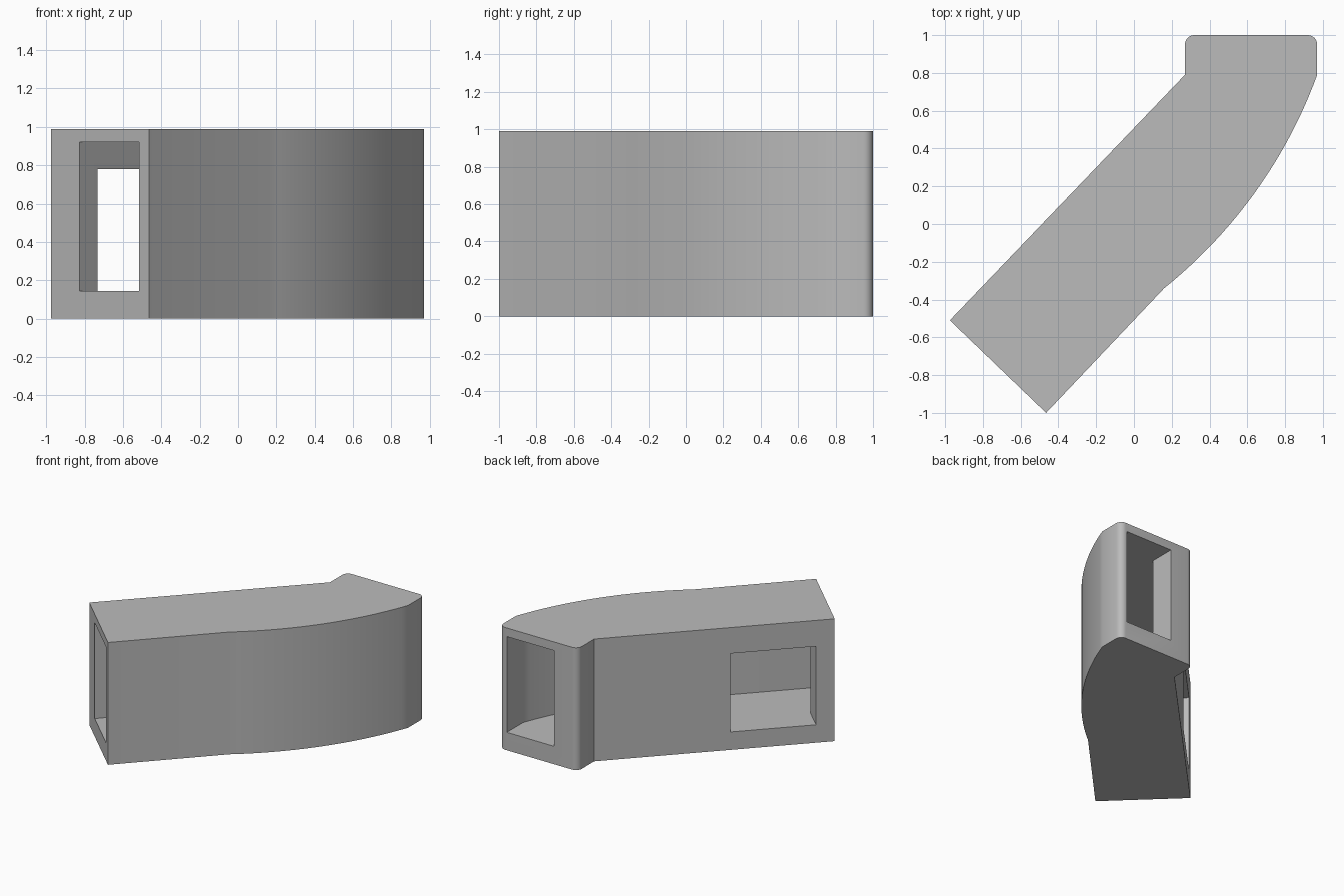
import bpy
import math
from mathutils import Vector

if "Cube" in bpy.data.objects:
    bpy.data.objects.remove(bpy.data.objects["Cube"], do_unlink=True)

HEIGHT = 0.99
FLOOR, TUNNEL_TOP, WINDOW_TOP = 0.145, 0.92, 0.78


def material(name, value):
    mat = bpy.data.materials.new(name)
    mat.use_nodes = True
    colour = (value, value, value, 1)
    mat.diffuse_color = colour
    mat.node_tree.nodes["Principled BSDF"].inputs["Base Color"].default_value = colour
    return mat


def arc(start, end, bulge, steps):
    """Points on a circular arc that bows to the right of start -> end."""
    a, b = Vector(start), Vector(end)
    chord = b - a
    half = chord.length / 2
    radius = (half * half + bulge * bulge) / (2 * bulge)
    side = Vector((chord.y, -chord.x)).normalized()
    centre = (a + b) / 2 - side * (radius - bulge)
    sweep = 2 * math.asin(half / radius)
    first = math.atan2(a.y - centre.y, a.x - centre.x)
    return [centre + radius * Vector((math.cos(first + sweep * i / steps),
                                      math.sin(first + sweep * i / steps)))
            for i in range(steps + 1)]


def prism(name, outline, bottom, top):
    """Upright solid from a counter-clockwise plan outline."""
    n = len(outline)
    verts = [(p[0], p[1], z) for z in (bottom, top) for p in outline]
    faces = [list(range(n))[::-1], list(range(n, 2 * n))]
    faces += [(i, (i + 1) % n, (i + 1) % n + n, i + n) for i in range(n)]
    mesh = bpy.data.meshes.new(name)
    mesh.from_pydata(verts, [], faces)
    obj = bpy.data.objects.new(name, mesh)
    bpy.context.collection.objects.link(obj)
    return obj


def cut(body, cutter):
    cutter.hide_render = True
    mod = body.modifiers.new("cut", 'BOOLEAN')
    mod.operation = 'DIFFERENCE'
    mod.solver = 'EXACT'
    mod.object = cutter
    bpy.context.view_layer.objects.active = body
    bpy.ops.object.modifier_apply(modifier=mod.name)
    bpy.data.objects.remove(cutter, do_unlink=True)


# Bent housing with a bowed outer wall and a rounded mouth
corner = Vector((-0.975, -0.51))
elbow = Vector((0.27, 0.79))
along = (elbow - corner).normalized()
inward = Vector((along.y, -along.x))
r, b = 0.05, 0.0146
outline = [corner, (-0.465, -1.0)]
outline += arc((0.16, -0.34), (0.97, 0.79), 0.095, 24)
outline += arc((0.97, 1 - r), (0.97 - r, 1), b, 8)
outline += arc((0.27 + r, 1), (0.27, 1 - r), b, 8)
outline += [elbow]
housing = prism("housing", outline, 0, HEIGHT)

# Passage running from the slanted end to the mouth
near, far = Vector((-0.825, -0.653)), Vector((-0.515, -0.95))
passage = [near - along * 0.2, far - along * 0.2]
passage += arc((0.11, -0.295), (0.905, 0.79), 0.093, 24)
passage += [(0.905, 1.2), (0.48, 1.2), (0.48, 0.79), near]
cut(housing, prism("passage_cutter", passage, FLOOR, TUNNEL_TOP))

# Side window opening into the passage
window = [corner + along * s + inward * d
          for s, d in ((0.14, -0.1), (0.14, 0.3), (0.78, 0.3), (0.78, -0.1))]
cut(housing, prism("window_cutter", window, FLOOR, WINDOW_TOP))

# Finish
housing.data.materials.clear()
housing.data.materials.append(material("light grey", 0.5))
bpy.ops.object.select_all(action='DESELECT')
housing.select_set(True)
bpy.context.view_layer.objects.active = housing
bpy.ops.object.shade_smooth_by_angle(angle=math.radians(30))
